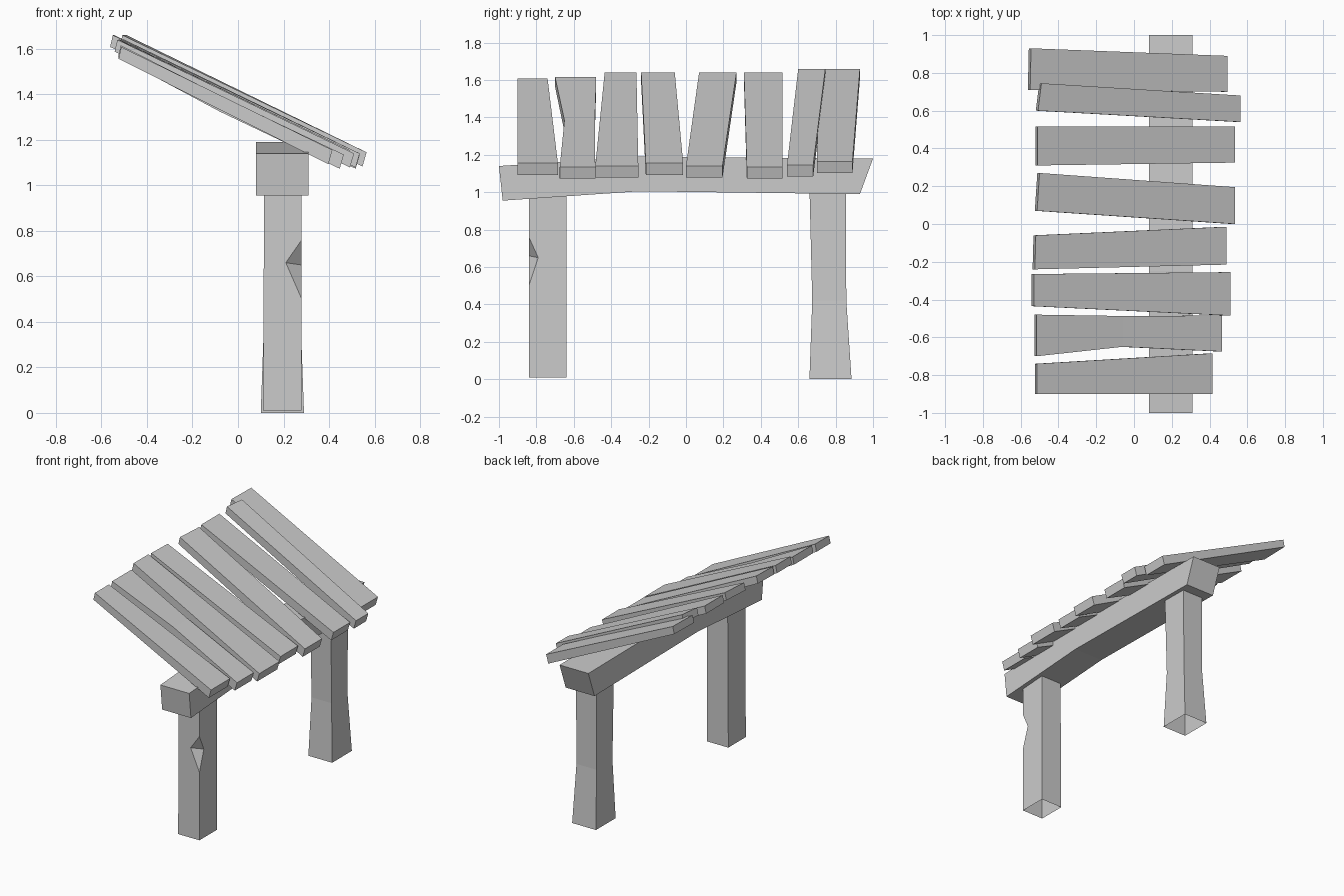
import bpy


def mesh_object(name, verts, faces):
    me = bpy.data.meshes.new(name)
    me.from_pydata(verts, [], faces)
    me.update()
    ob = bpy.data.objects.new(name, me)
    bpy.context.collection.objects.link(ob)
    return ob


def loft(name, rings, caps=True):
    """Join four-sided rings into a flat-faced bar."""
    verts = [p for r in rings for p in r]
    faces = []
    for k in range(len(rings) - 1):
        a, b = 4 * k, 4 * k + 4
        for i in range(4):
            j = (i + 1) % 4
            faces.append((a + i, a + j, b + j, b + i))
    if caps:
        n = len(verts)
        faces += [(3, 2, 1, 0), (n - 4, n - 3, n - 2, n - 1)]
    return mesh_object(name, verts, faces)


def rect(x0, x1, y0, y1, z):
    return [(x0, y0, z), (x1, y0, z), (x1, y1, z), (x0, y1, z)]


# Crossbeam, slightly bowed, with slanted ends
beam = [(-1.0, 1.14, -0.98, 0.955), (-0.25, 1.19, -0.25, 1.005), (1.0, 1.18, 0.93, 0.99)]
loft("crossbeam", [[(0.08, yt, zt), (0.08, yb, zb), (0.31, yb, zb), (0.31, yt, zt)]
                   for yt, zt, yb, zb in beam])

# Back post, flared at the foot and open underneath
loft("back_post", [rect(0.10, 0.29, 0.66, 0.885, 0.0),
                   rect(0.115, 0.275, 0.675, 0.857, 0.42),
                   rect(0.115, 0.28, 0.66, 0.855, 1.03)], caps=False)

# Front post with a chip out of its front right edge, open underneath
chip = [(0.28, -0.84, 0.50), (0.28, -0.84, 0.76), (0.21, -0.84, 0.66), (0.28, -0.79, 0.65)]
verts = rect(0.11, 0.28, -0.84, -0.64, 0.01) + rect(0.115, 0.28, -0.84, -0.64, 1.0) + chip
mesh_object("front_post", verts, [
    (0, 1, 8, 10, 9, 5, 4), (1, 2, 6, 5, 9, 11, 8),
    (2, 3, 7, 6), (3, 0, 4, 7), (8, 11, 10), (9, 10, 11)])

# Roof planks: sections of (x at low y, x at high y, low y, high y, top z)
planks = [
    [(-0.55, -0.545, 0.71, 0.93, 1.66), (0.495, 0.495, 0.70, 0.89, 1.165)],
    [(-0.508, -0.49, 0.60, 0.745, 1.66), (0.565, 0.565, 0.54, 0.68, 1.145)],
    [(-0.51, -0.51, 0.31, 0.515, 1.64), (0.535, 0.535, 0.325, 0.515, 1.135)],
    [(-0.513, -0.50, 0.07, 0.27, 1.64), (0.535, 0.535, 0.0, 0.195, 1.14)],
    [(-0.525, -0.52, -0.24, -0.06, 1.64), (0.49, 0.49, -0.215, -0.015, 1.155)],
    [(-0.53, -0.53, -0.435, -0.265, 1.64), (0.51, 0.51, -0.485, -0.255, 1.14)],
    [(-0.515, -0.515, -0.70, -0.48, 1.615), (-0.06, -0.06, -0.65, -0.487, 1.385),
     (0.465, 0.465, -0.675, -0.485, 1.135)],
    [(-0.513, -0.513, -0.90, -0.74, 1.608), (0.415, 0.415, -0.90, -0.685, 1.155)],
]
for n, sections in enumerate(planks, 1):
    rings = []
    for xa, xb, y0, y1, z in sections:
        dx, dz = (0.012, 0.052) if xa < -0.3 else (0.018, 0.062)
        rings.append([(xa, y0, z), (xb, y1, z), (xb - dx, y1, z - dz), (xa - dx, y0, z - dz)])
    loft(f"roof_plank_{n}", rings)

# Make all face normals point outwards
import bmesh
for ob in bpy.data.objects:
    bm = bmesh.new()
    bm.from_mesh(ob.data)
    bmesh.ops.recalc_face_normals(bm, faces=bm.faces)
    bm.to_mesh(ob.data)
    bm.free()
